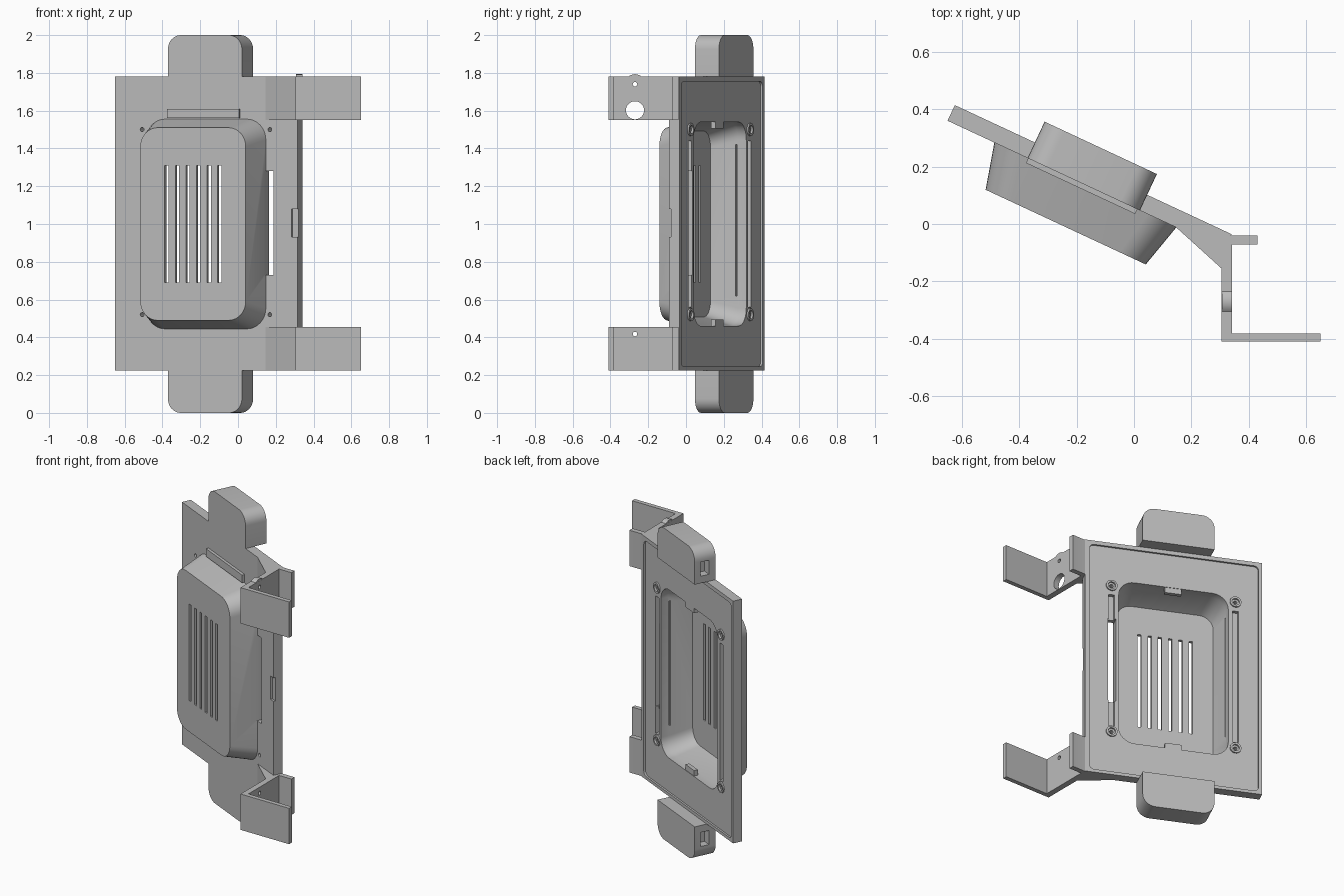
import bpy, bmesh, math
from mathutils import Vector, Matrix

cube = bpy.data.objects.get("Cube")
if cube:
    bpy.data.objects.remove(cube, do_unlink=True)

grey = bpy.data.materials.new("plain grey")
grey.use_nodes = True
grey.diffuse_color = (0.5, 0.5, 0.5, 1)
grey.node_tree.nodes["Principled BSDF"].inputs["Base Color"].default_value = (0.5, 0.5, 0.5, 1)

# Panel frame: x runs along the panel, y through its thickness, z up
TILT = Matrix.Translation((-0.65, 0.36, 0)) @ Matrix.Rotation(math.radians(-25), 4, 'Z')
FLAT = Matrix.Identity(4)
MID_U, MID_Z = 0.53, 1.0


def loft(name, rings, frame=TILT):
    """Solid through matching rings of points, capped at both ends."""
    bm = bmesh.new()
    loops = [[bm.verts.new(p) for p in ring] for ring in rings]
    n = len(loops[0])
    for a, b in zip(loops, loops[1:]):
        for i in range(n):
            j = (i + 1) % n
            bm.faces.new((a[i], a[j], b[j], b[i]))
    bm.faces.new(loops[0])
    bm.faces.new(loops[-1])
    bmesh.ops.recalc_face_normals(bm, faces=bm.faces)
    mesh = bpy.data.meshes.new(name)
    bm.to_mesh(mesh)
    bm.free()
    mesh.materials.append(grey)
    ob = bpy.data.objects.new(name, mesh)
    ob.matrix_world = frame
    bpy.context.collection.objects.link(ob)
    return ob


def rounded(u0, u1, z0, z1, w, r, steps=8):
    """Rounded rectangle in the panel plane at depth w."""
    pts = []
    corners = ((u1 - r, z1 - r), (u0 + r, z1 - r), (u0 + r, z0 + r), (u1 - r, z0 + r))
    for k, (cu, cz) in enumerate(corners):
        for i in range(steps + 1):
            a = math.pi / 2 * (k + i / steps)
            pts.append((cu + r * math.cos(a), w, cz + r * math.sin(a)))
    return pts


def centred(hu, hz, w, r):
    return rounded(MID_U - hu, MID_U + hu, MID_Z - hz, MID_Z + hz, w, r)


def box(name, u0, u1, w0, w1, z0, z1, frame=TILT):
    rings = [[(u0, w0, z), (u1, w0, z), (u1, w1, z), (u0, w1, z)] for z in (z0, z1)]
    return loft(name, rings, frame)


def rod(name, a, b, r, frame=TILT):
    """Cylinder from a to b."""
    a, b = Vector(a), Vector(b)
    q = (b - a).to_track_quat('Z', 'Y')
    circle = [q @ Vector((r * math.cos(t * math.pi / 12), r * math.sin(t * math.pi / 12), 0))
              for t in range(24)]
    return loft(name, [[p + c for c in circle] for p in (a, b)], frame)


def combine(target, tool, operation='DIFFERENCE'):
    bpy.context.view_layer.update()
    mod = target.modifiers.new("shape", 'BOOLEAN')
    mod.operation, mod.solver, mod.object = operation, 'EXACT', tool
    bpy.context.view_layer.objects.active = target
    bpy.ops.object.modifier_apply(modifier=mod.name)
    bpy.data.objects.remove(tool, do_unlink=True)


# Back plate with shallow recess and thin rim
plate = box("back_plate", 0, 1.065, 0, 0.06, 0.225, 1.78)
combine(plate, loft("cut", [centred(0.51, 0.755, w, 0.03) for w in (0.048, 0.08)]))

# Hollow front hood
hood = loft("hood", [centred(0.351, 0.555, 0.02, 0.11),
                     centred(0.350, 0.555, 0, 0.11),
                     centred(0.308, 0.51, -0.162, 0.1)])
combine(plate, hood, 'UNION')
combine(plate, loft("cut", [centred(0.33, 0.54, 0.09, 0.095),
                            centred(0.33, 0.54, 0, 0.095),
                            centred(0.29, 0.492, -0.142, 0.085)]))
plate.name = "panel_with_hood"

# Vent slots in the hood face
for i in range(6):
    u = MID_U + (i - 2.5) * 0.0618
    combine(plate, box("cut", u - 0.011, u + 0.011, -0.2, -0.12, 0.69, 1.31))

# Long grooves and thin wall slits beside the opening
for s in (-1, 1):
    u = MID_U + s * 0.373
    combine(plate, box("cut", u - 0.018, u + 0.018, 0.025, 0.08, 0.56, 1.44))
    v = MID_U + s * 0.328
    combine(plate, box("cut", v - 0.01, v + 0.01, -0.014, -0.006, 0.62, 1.42))

# Through slot and edge notch on the bracket side
combine(plate, box("cut", 0.876, 0.926, -0.03, 0.08, 0.73, 1.28))
combine(plate, box("cut", 1.03, 1.1, -0.03, 0.013, 0.93, 1.08))

# Screw bosses with holes
for su in (-1, 1):
    for z in (0.52, 1.5):
        u = MID_U + su * 0.373
        combine(plate, rod("boss", (u, 0.02, z), (u, 0.057, z), 0.034), 'UNION')
        combine(plate, rod("cut", (u, 0.045, z), (u, 0.08, z), 0.022))
        combine(plate, rod("cut", (u, -0.03, z), (u, 0.08, z), 0.011))

# Ledge above the hood and small clips in the opening
box("hood_ledge", 0.31, 0.73, -0.018, 0.005, 1.56, 1.61)
for name, z in (("lower_clip", 0.475), ("upper_clip", 1.525)):
    box(name, MID_U - 0.05, MID_U + 0.05, 0.02, 0.045, z - 0.02, z + 0.02)


# End housings with rounded outer corners and a socket
def housing(name, z_in, z_out):
    s = 1 if z_out > z_in else -1
    far = z_in - s * 0.3
    ob = loft(name, [rounded(0.308, 0.74, min(far, z_out), max(far, z_out), w, 0.075)
                     for w in (0, 0.14)])
    combine(ob, box("cut", 0, 1.2, -0.1, 0.3, min(far - s, z_in), max(far - s, z_in)))
    z = z_in + s * 0.09
    combine(ob, box("cut", 0.25, 0.36, 0.045, 0.1, z - 0.045, z + 0.045))
    return ob


parts = [plate, housing("upper_housing", 1.78, 2.0), housing("lower_housing", 0.225, 0.0)]

# Mounting brackets
profile = [(0.145, -0.01), (0.305, -0.155), (0.305, -0.41), (0.65, -0.41), (0.65, -0.382),
           (0.342, -0.382), (0.342, -0.072), (0.43, -0.072), (0.43, -0.04), (0.325, -0.04)]
for name, z0, z1, hole in (("upper_bracket", 1.55, 1.78, 1.74), ("lower_bracket", 0.225, 0.455, 0.417)):
    bracket = loft(name, [[(x, y, z) for x, y in profile] for z in (z0, z1)], FLAT)
    if name == "upper_bracket":
        combine(bracket, rod("lug", (0.306, -0.27, hole), (0.341, -0.27, hole), 0.053, FLAT), 'UNION')
        combine(bracket, rod("cut", (0.2, -0.27, 1.602), (0.4, -0.27, 1.602), 0.048, FLAT))
    combine(bracket, rod("cut", (0.2, -0.27, hole), (0.4, -0.27, hole), 0.012, FLAT))
    parts.append(bracket)

# Smooth rounded areas, keep edges crisp
bpy.ops.object.select_all(action='DESELECT')
for ob in parts:
    ob.select_set(True)
bpy.context.view_layer.objects.active = plate
bpy.ops.object.shade_smooth_by_angle(angle=math.radians(25))
